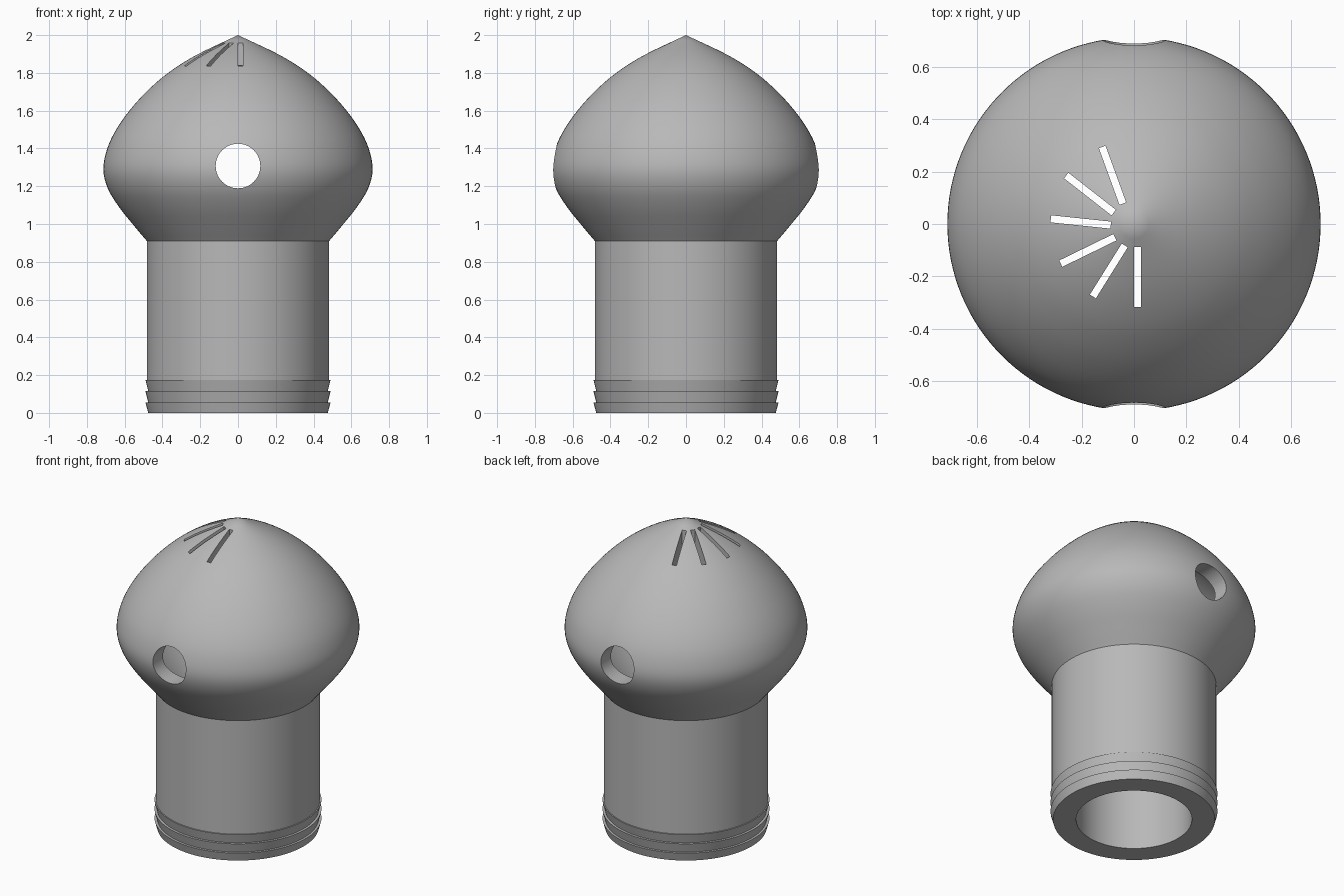
import bpy, bmesh
from math import pi, sin, cos, radians
from mathutils import Vector, Matrix

old = bpy.data.objects.get("Cube")
if old:
    bpy.data.objects.remove(old)

grey = bpy.data.materials.new("plain grey")
GREY = (0.48, 0.48, 0.48, 1)
grey.use_nodes = True
grey.diffuse_color = GREY
grey.node_tree.nodes["Principled BSDF"].inputs["Base Color"].default_value = GREY


def smooth_path(points, steps=4):
    """Pass a soft curve through (radius, height) points."""
    pts = [Vector(p) for p in points]
    pts = [2 * pts[0] - pts[1]] + pts + [2 * pts[-1] - pts[-2]]
    path = []
    for a, b, c, d in zip(pts, pts[1:], pts[2:], pts[3:]):
        for i in range(steps):
            t = i / steps
            path.append(b + (c - a) * t / 2 + (2 * a - 5 * b + 4 * c - d) * t * t / 2
                        + (3 * b - a - 3 * c + d) * t ** 3 / 2)
    return [tuple(p) for p in path] + [tuple(points[-1])]


def to_object(bm, name):
    bmesh.ops.recalc_face_normals(bm, faces=bm.faces)
    mesh = bpy.data.meshes.new(name)
    bm.to_mesh(mesh)
    bm.free()
    mesh.materials.append(grey)
    obj = bpy.data.objects.new(name, mesh)
    bpy.context.collection.objects.link(obj)
    return obj


def lathe(name, profile, segments=128):
    bm = bmesh.new()
    verts = [bm.verts.new((r, 0, z)) for r, z in profile]
    edges = [bm.edges.new(pair) for pair in zip(verts, verts[1:])]
    bmesh.ops.spin(bm, geom=verts + edges, axis=(0, 0, 1), cent=(0, 0, 0),
                   angle=2 * pi, steps=segments, use_duplicate=False)
    bmesh.ops.remove_doubles(bm, verts=bm.verts, dist=0.0001)
    return to_object(bm, name)


# Profile: threaded foot, straight neck, pointed dome, then the hollow inside
foot = []
for low, high in ((0, 0.055), (0.055, 0.115), (0.115, 0.175)):
    foot += [(0.475, low), (0.49, high)]
neck = [(0.483, 0.175), (0.483, 0.91)]
dome = smooth_path([(0.487, 0.915), (0.55, 0.99), (0.63, 1.09), (0.69, 1.19),
                    (0.713, 1.29), (0.692, 1.4), (0.645, 1.5), (0.575, 1.6),
                    (0.485, 1.7), (0.37, 1.8), (0.22, 1.895), (0, 2)])
hollow = smooth_path([(0, 1.88), (0.2, 1.785), (0.33, 1.7), (0.5, 1.54), (0.59, 1.38),
                      (0.612, 1.29), (0.59, 1.21), (0.47, 1.05), (0.34, 0.9)])
shell = lathe("domed_shell", foot + neck + dome + hollow + [(0.34, 0), (0.475, 0)])

# Cutter for the round hole through front and back
bm = bmesh.new()
bmesh.ops.create_cone(bm, cap_ends=True, segments=64, radius1=0.118, radius2=0.118,
                      depth=2, matrix=Matrix.Translation((0, 0, 1.307)) @ Matrix.Rotation(pi / 2, 4, 'X'))
hole_cutter = to_object(bm, "hole_cutter")

# Cutter for the fan of slots near the tip
bm = bmesh.new()
for i in range(6):
    place = (Matrix.Rotation(radians(-32 * i), 4, 'Z') @ Matrix.Translation((0.0135, -0.203, 1.8))
             @ Matrix.Diagonal((0.027, 0.23, 0.6, 1)))
    bmesh.ops.create_cube(bm, size=1, matrix=place)
slot_cutter = to_object(bm, "slot_cutter")

bpy.ops.object.select_all(action='DESELECT')
bpy.context.view_layer.objects.active = shell
shell.select_set(True)
for cutter in (hole_cutter, slot_cutter):
    cut = shell.modifiers.new(cutter.name, 'BOOLEAN')
    cut.operation, cut.solver, cut.object = 'DIFFERENCE', 'EXACT', cutter
    bpy.ops.object.modifier_apply(modifier=cut.name)
    bpy.data.objects.remove(cutter)

bpy.ops.object.shade_smooth_by_angle(angle=radians(30))
